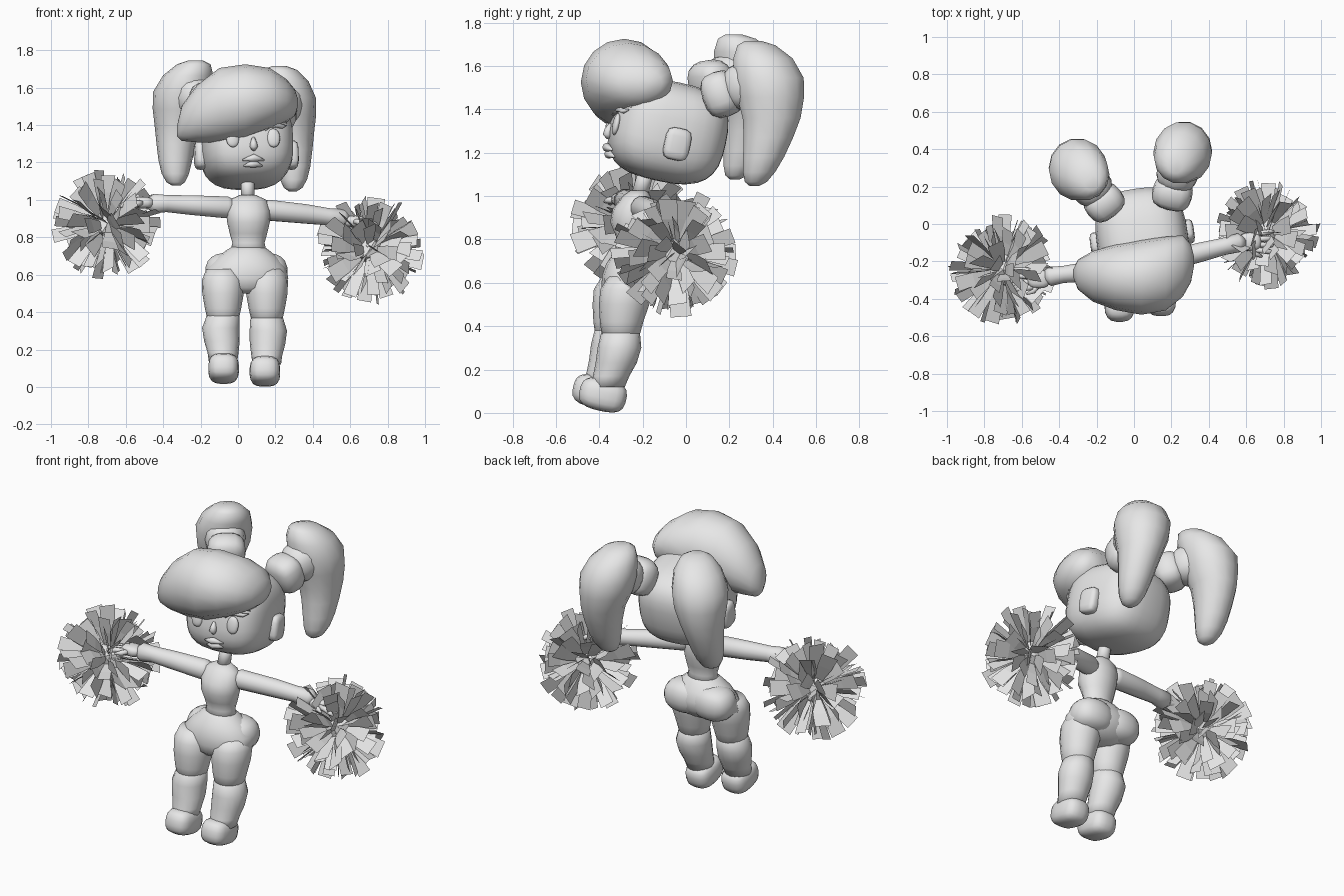
import bpy, bmesh, math, random
from mathutils import Vector, Matrix

if "Cube" in bpy.data.objects:
    bpy.data.objects.remove(bpy.data.objects["Cube"])

random.seed(4)
grey = bpy.data.materials.new("plain grey")
grey.diffuse_color = (0.8, 0.8, 0.8, 1)
grey.use_nodes = True
grey.node_tree.nodes["Principled BSDF"].inputs["Base Color"].default_value = grey.diffuse_color


def finish(bm, name, smooth=True, fix=True):
    if fix:
        bmesh.ops.recalc_face_normals(bm, faces=bm.faces)
    for f in bm.faces:
        f.smooth = smooth
    me = bpy.data.meshes.new(name)
    bm.to_mesh(me)
    bm.free()
    me.materials.append(grey)
    ob = bpy.data.objects.new(name, me)
    bpy.context.collection.objects.link(ob)
    return ob


def blob(name, centre, radii, p=2.0, rot=Matrix.Identity(3), cuts=5):
    """Rounded box: a gridded cube pushed onto a superellipsoid."""
    bm = bmesh.new()
    bmesh.ops.create_cube(bm, size=2)
    bmesh.ops.subdivide_edges(bm, edges=bm.edges[:], cuts=cuts, use_grid_fill=True)
    for v in bm.verts:
        n = sum(abs(c) ** p for c in v.co) ** (1 / p)
        v.co = Vector(centre) + rot @ Vector([c / n * r for c, r in zip(v.co, radii)])
    return finish(bm, name)


def skin(name, rings):
    """Bridge equal rings of points and cap both ends."""
    bm = bmesh.new()
    rows = [[bm.verts.new(p) for p in ring] for ring in rings]
    n = len(rows[0])
    for a, b in zip(rows, rows[1:]):
        for i in range(n):
            bm.faces.new((a[i], a[(i + 1) % n], b[(i + 1) % n], b[i]))
    bm.faces.new(rows[0])
    bm.faces.new(rows[-1])
    return finish(bm, name)


def loft(name, sections, u, v, n=16):
    """Sections are x, y, z, radius along u, radius along v."""
    u, v = Vector(u), Vector(v)
    ang = [2 * math.pi * i / n for i in range(n)]
    return skin(name, [[Vector(s[:3]) + u * s[3] * math.cos(a) + v * s[4] * math.sin(a)
                        for a in ang] for s in sections])


def tube(name, path, n=10):
    """Path points are x, y, z, radius."""
    pts = [Vector(p[:3]) for p in path]
    rings, u = [], None
    for i, p in enumerate(pts):
        t = (pts[min(i + 1, len(pts) - 1)] - pts[max(i - 1, 0)]).normalized()
        u = t.orthogonal() if u is None else u - t * u.dot(t)
        u.normalize()
        w = t.cross(u)
        rings.append([p + (u * math.cos(a) + w * math.sin(a)) * path[i][3]
                      for a in (2 * math.pi * k / n for k in range(n))])
    return skin(name, rings)


X, Y, Z = (1, 0, 0), (0, 1, 0), (0, 0, 1)

# Head, turned and tilted back a little
head_rot = Matrix.Rotation(math.radians(8), 3, 'Z') @ Matrix.Rotation(math.radians(-12), 3, 'X')
head_c, head_r, hp = Vector((0.045, -0.083, 1.297)), (0.245, 0.268, 0.232), 2.9
blob("head", head_c, head_r, hp, head_rot, 7)


def on_face(x, z, out=0.0):
    """Point on the front of the head, from head-local x and z."""
    k = 1 - abs(x / head_r[0]) ** hp - abs(z / head_r[2]) ** hp
    return head_c + head_rot @ Vector((x, -head_r[1] * max(k, 0.02) ** (1 / hp) - out, z))


for side, s in (("left", -1), ("right", 1)):
    blob(side + "_ear", head_c + head_rot @ Vector((s * 0.245, 0.02, -0.055)),
         (0.035, 0.06, 0.075), 4, head_rot, 3)
    blob(side + "_eye", on_face(s * 0.11, -0.02), (0.036, 0.016, 0.052), 2, head_rot, 3)
    for part, pts in (("lash", ((.065, .02, .006), (.09, .045, .013), (.125, .05, .014),
                                (.16, .045, .012), (.185, .055, .003))),
                      ("brow", ((.06, .07, .005), (.1, .09, .013), (.15, .09, .012), (.19, .07, .003)))):
        tube(f"{side}_{part}", [(*on_face(s * x, z, 0.008), r) for x, z, r in pts], 6)

# Nose and lips
tube("nose", [(*on_face(0, -.02, .0), .008), (*on_face(0, -.05, .006), .018),
              (*on_face(0, -.07, .008), .022), (*on_face(0, -.088, .0), .01)], 8)
for name, z, w, r in (("upper_lip", -.13, .058, .02), ("lower_lip", -.158, .05, .021)):
    tube(name, [(*on_face(x * w, z - .008 * abs(x), .014 * (1 - abs(x))), r * (1.05 - .85 * abs(x)))
                for x in (-1, -.5, 0, .5, 1)], 8)

# Swept fringe
loft("fringe", [(-.325, -.265, 1.37, .02, .03), (-.30, -.27, 1.41, .08, .095),
                (-.22, -.28, 1.46, .135, .152), (-.10, -.285, 1.505, .175, .2),
                (.04, -.285, 1.525, .2, .2), (.17, -.265, 1.54, .197, .165),
                (.26, -.225, 1.53, .165, .115), (.305, -.21, 1.52, .1, .07),
                (.32, -.2, 1.52, .03, .02)], Y, Z)

# Ponytails: a lobe joined to its tie, drooping to a thin tail, mirrored with an offset
lobe = [(.22, .31, 1.715, .04, .04), (.225, .325, 1.695, .09, .09), (.242, .355, 1.635, .135, .14),
        (.26, .38, 1.545, .157, .167), (.27, .39, 1.455, .148, .158), (.285, .395, 1.36, .122, .137),
        (.293, .38, 1.27, .105, .117), (.297, .358, 1.18, .09, .097), (.297, .337, 1.11, .073, .076),
        (.295, .322, 1.065, .05, .052), (.293, .315, 1.046, .022, .022)]
for side, s, dx, dy, dz, tie in (("right", 1, 0, 0, 0, (.205, .165, 1.47)),
                                 ("left", -1, -.038, -.09, .03, (-.16, .115, 1.52))):
    sections = [(s * x + dx * min(1, (1.75 - z) / .18), y + dy, z + dz, rx, ry) for x, y, z, rx, ry in lobe]
    loft(side + "_ponytail", sections, X, Y, 14)
    direction = Vector(sections[3][:3]) - Vector(tie)
    turn = direction.to_track_quat('Z', 'Y').to_matrix()
    blob(side + "_ponytail_root", Vector(tie) + direction * .55, (.115, .115, .12), 2.2, turn, 3)
    blob(side + "_hair_tie", tie, (.108, .108, .085), 2.8, turn, 3)

# Neck, torso and pelvis
loft("neck", [(.052, -.18, 1.13, .034, .036), (.052, -.215, 1.0, .038, .04)], X, Y, 12)
loft("torso", [(.052, -.218, 1.025, .045, .04), (.052, -.228, 1.0, .1, .065),
               (.054, -.243, .94, .118, .095), (.056, -.25, .88, .114, .1),
               (.056, -.245, .82, .1, .08), (.056, -.245, .77, .086, .068),
               (.056, -.245, .71, .1, .08)], X, Y)
loft("pelvis", [(.054, -.245, .75, .085, .068), (.052, -.245, .73, .115, .09),
                (.05, -.245, .69, .165, .122), (.046, -.245, .635, .212, .142),
                (.045, -.25, .58, .224, .14), (.045, -.265, .53, .18, .115),
                (.045, -.275, .5, .09, .07)], X, Y)

# Legs and feet, left one slightly ahead
for side, x, y, z in (("left", -.08, -.03, .015), ("right", .154, 0, 0)):
    blob(side + "_buttock", (.045 + (x - .037) * .8, -.205, .62), (.128, .108, .1), 2.3, cuts=4)
    loft(side + "_thigh", [(x, y - .262, .63, .09, .095), (x, y - .275, .57, .113, .12),
                           (x, y - .285, .5, .111, .116), (x, y - .297, .42, .097, .1),
                           (x, y - .3, .37, .086, .09), (x, y - .3, .34, .06, .06)], X, Y)
    o = .008 if x > 0 else -.012
    loft(side + "_shin", [(x, y - .3, .39 + z, .055, .055), (x, y - .302, .365 + z, .088, .09),
                          (x + o, y - .307, .30 + z, .1, .101), (x + o / 2, y - .322, .23 + z, .095, .095),
                          (x, y - .345, .17 + z, .083, .084), (x, y - .362, .12 + z, .076, .08)], X, Y)
    blob(side + "_foot", (x - .01 if x > 0 else x + .003, y - .383, .083 + z), (.082, .11, .075), 3.0,
         Matrix.Rotation(-.22, 3, 'X'), 4)

# Arms, hands and pompoms
arms = {
    "left": ([(-.02, -.225, .955, .045), (-.06, -.235, .96, .06), (-.25, -.255, .972, .054),
              (-.38, -.27, .98, .047), (-.45, -.28, .98, .054), (-.48, -.285, .98, .03)],
             (-.51, -.295, .985), (-.7, -.245, .87)),
    "right": ([(.12, -.215, .945, .045), (.16, -.2, .945, .057), (.36, -.15, .925, .053),
               (.48, -.12, .91, .047), (.56, -.1, .9, .052), (.59, -.1, .89, .03)],
              (.62, -.095, .885), (.705, -.05, .738))}
for side, (path, palm, pom) in arms.items():
    tube(side + "_arm", path, 12)
    s = -1 if side == "left" else 1
    palm = Vector(palm)
    blob(side + "_palm", palm, (.062, .05, .032), 2.5, cuts=3)
    for i in range(4):
        o = (i - 1.5) * .025
        tube(f"{side}_finger_{i + 1}",
             [(*(palm + Vector((s * d, o * (1 + d * 4), -dz))), r)
              for d, dz, r in ((.03, 0, .016), (.075, .003, .016), (.11, .015, .014), (.13, .024, .005))], 6)
    tube(side + "_thumb", [(*(palm + Vector(v)), r) for v, r in
                           (((0, -.03, 0), .016), ((s * .03, -.065, -.005), .016),
                            ((s * .065, -.08, -.012), .006))], 6)
    # Faceted core with flat paper strips standing out in all directions
    bm = bmesh.new()
    bmesh.ops.create_icosphere(bm, subdivisions=1, radius=.1, matrix=Matrix.Translation(pom))
    count = 120
    for i in range(count):
        h = 1 - 2 * (i + .5) / count
        a = i * 2.39996
        q = math.sqrt(1 - h * h)
        d = Vector((q * math.cos(a), q * math.sin(a), h))
        w = Matrix.Rotation(random.uniform(0, math.pi), 3, d) @ d.orthogonal().normalized()
        bend = d.cross(w) * random.uniform(-.03, .03)
        length, half = random.uniform(.23, .3), random.uniform(.034, .05)
        c = Vector(pom)
        rows = [(c + d * r + bend * k, half * f) for r, k, f in
                ((.07, 0, .45), (length * .65, .3, .88), (length, 1, 1))]
        vs = [(bm.verts.new(p - w * f), bm.verts.new(p + w * f)) for p, f in rows]
        for (e, f), (g, k) in zip(vs, vs[1:]):
            bm.faces.new((e, f, k, g))
    finish(bm, side + "_pompom", smooth=False, fix=False)
